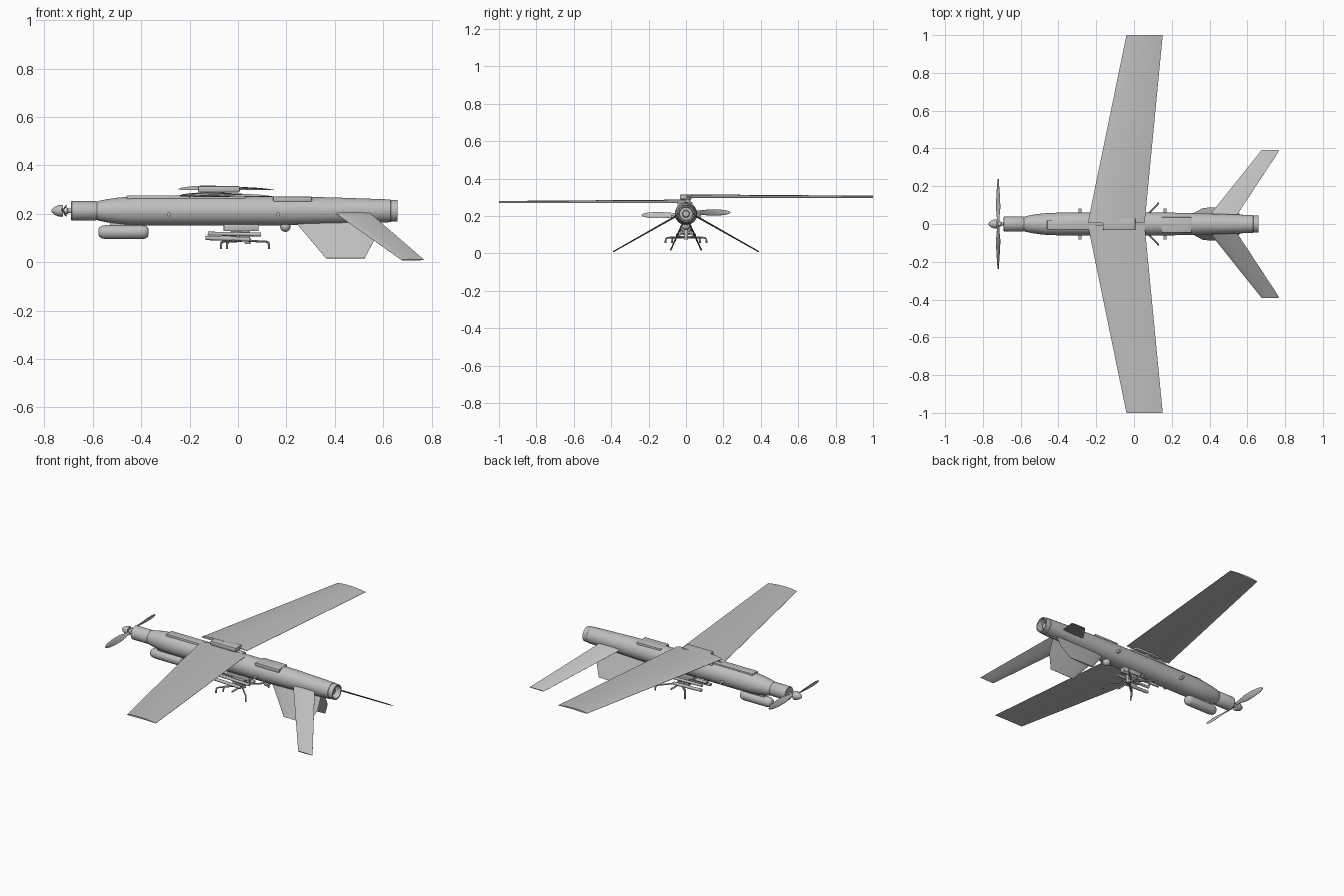
import bpy, bmesh, math
from mathutils import Vector, Matrix

if "Cube" in bpy.data.objects:
    bpy.data.objects.remove(bpy.data.objects["Cube"], do_unlink=True)

grey = bpy.data.materials.new("airframe grey")
grey.use_nodes = True
grey.diffuse_color = (0.52, 0.52, 0.52, 1)
grey.node_tree.nodes["Principled BSDF"].inputs["Base Color"].default_value = (0.52, 0.52, 0.52, 1)
parts = []
AXIS = 0.212  # height of the fuselage centre line


def finish(name, bm):
    bmesh.ops.recalc_face_normals(bm, faces=bm.faces[:])
    mesh = bpy.data.meshes.new(name)
    bm.to_mesh(mesh)
    bm.free()
    mesh.materials.append(grey)
    ob = bpy.data.objects.new(name, mesh)
    bpy.context.collection.objects.link(ob)
    parts.append(ob)
    return ob


def loft(name, rings):
    """Skin closed rings of points and cap both ends."""
    bm = bmesh.new()
    loops = [[bm.verts.new(p) for p in ring] for ring in rings]
    for a, b in zip(loops, loops[1:]):
        for i in range(len(a)):
            j = (i + 1) % len(a)
            bm.faces.new((a[i], a[j], b[j], b[i]))
    bm.faces.new(loops[0])
    bm.faces.new(loops[-1])
    return finish(name, bm)


def lathe(name, profile, z=AXIS, y=0, sides=32):
    """Turn (x, radius) points around a line along x."""
    turn = [2 * math.pi * i / sides for i in range(sides)]
    return loft(name, [[(x, y + r * math.cos(a), z + r * math.sin(a)) for a in turn]
                       for x, r in profile])


def foil(lead, trail, thick, up, camber=0.0, steps=8):
    """Aerofoil section between a leading and a trailing point."""
    lead, trail, up = Vector(lead), Vector(trail), Vector(up).normalized()
    ts = [(1 - math.cos(math.pi * i / steps)) / 2 for i in range(steps + 1)]

    def point(t, side):
        half = thick * (1.3 * math.sqrt(t) * (1 - t) + 0.06)
        bow = camber * 4 * t * (1 - t)
        return lead.lerp(trail, t) + up * (bow + side * half)
    return [point(t, 1) for t in ts] + [point(t, -1) for t in reversed(ts)]


def box(name, lo, hi, bevel=0.004):
    lo, hi = Vector(lo), Vector(hi)
    bm = bmesh.new()
    bmesh.ops.create_cube(bm, size=1, matrix=Matrix.Translation((lo + hi) / 2)
                          @ Matrix.Diagonal((*(hi - lo), 1)))
    bmesh.ops.bevel(bm, geom=bm.edges[:], offset=bevel, segments=2, affect='EDGES', profile=0.5)
    return finish(name, bm)


def rod(name, a, b, r, sides=12):
    a, b = Vector(a), Vector(b)
    bm = bmesh.new()
    d = b - a
    m = Matrix.Translation((a + b) / 2) @ d.to_track_quat('Z', 'Y').to_matrix().to_4x4()
    bmesh.ops.create_cone(bm, cap_ends=True, segments=sides, radius1=r, radius2=r,
                          depth=d.length, matrix=m)
    return finish(name, bm)


def tube(name, points, r):
    """Smooth bent tube through points, turned into a mesh."""
    cu = bpy.data.curves.new(name, 'CURVE')
    cu.dimensions = '3D'
    cu.bevel_depth, cu.bevel_resolution, cu.use_fill_caps = r, 2, True
    cu.resolution_u = 6
    sp = cu.splines.new('NURBS')
    sp.points.add(len(points) - 1)
    for p, co in zip(sp.points, points):
        p.co = (*co, 1)
    sp.use_endpoint_u, sp.order_u = True, 3
    ob = bpy.data.objects.new(name, cu)
    bpy.context.collection.objects.link(ob)
    mesh = bpy.data.meshes.new_from_object(ob.evaluated_get(bpy.context.evaluated_depsgraph_get()))
    bpy.data.objects.remove(ob)
    bm = bmesh.new()
    bm.from_mesh(mesh)
    bpy.data.meshes.remove(mesh)
    return finish(name, bm)


# Fuselage with a hollow tail opening
lathe("fuselage", [(-0.585, 0.036), (-0.575, 0.041), (-0.54, 0.048), (-0.5, 0.054), (-0.46, 0.058),
                   (-0.4, 0.06), (0.2, 0.06), (0.4, 0.055), (0.63, 0.047), (0.632, 0.045),
                   (0.66, 0.044), (0.66, 0.037), (0.62, 0.034)], sides=40)
lathe("tail_plug", [(0.6, 0.02), (0.635, 0.02), (0.64, 0.016)])
lathe("engine_collar", [(-0.69, 0.037), (-0.687, 0.04), (-0.588, 0.04), (-0.58, 0.036)])

# Propeller
lathe("propeller_shaft", [(-0.73, 0.009), (-0.685, 0.009)], sides=16)
lathe("propeller_hub", [(-0.718, 0.014), (-0.705, 0.014), (-0.702, 0.01)], sides=20)
lathe("spinner", [(-0.771, 0.002), (-0.768, 0.008), (-0.757, 0.017), (-0.742, 0.023),
                  (-0.728, 0.025), (-0.724, 0.023)])
for s, side in ((1, "left"), (-1, "right")):
    rings = []
    for y, chord, pitch in ((0.0, 0.012, 50), (0.05, 0.022, 45), (0.09, 0.036, 40), (0.15, 0.037, 28),
                            (0.2, 0.03, 20), (0.228, 0.017, 16), (0.237, 0.005, 15)):
        a = math.radians(pitch)
        c = Vector((-0.719, s * y, AXIS + s * 0.007))
        d = Vector((math.sin(a), 0, s * math.cos(a))) * chord / 2
        rings.append(foil(c - d, c + d, 0.006, (math.cos(a), 0, -s * math.sin(a))))
    loft(side + "_propeller_blade", rings)

# Wings, one folded slightly above the other, on a shared pivot
UP = (0, 0, 1)
for s, z, name in ((1, 0.298, "upper_wing"), (-1, 0.27, "lower_wing")):
    loft(name, [foil((-0.245, s * 0.004, z + 0.004), (0.056, s * 0.004, z), 0.015, UP, 0.008),
                foil((-0.04, s, z + 0.002), (0.152, s, z), 0.009, UP, 0.005)])
box("pivot_block", (-0.165, -0.033, 0.288), (0.008, 0.03, 0.315), 0.007)
box("pivot_base", (-0.2, -0.03, 0.255), (0.03, 0.034, 0.275))
rod("pivot_pin", (-0.08, 0, 0.25), (-0.08, 0, 0.31), 0.025, 24)

# Raised covers on top
box("front_top_cover", (-0.46, -0.03, 0.25), (-0.2, 0.022, 0.276))
box("rear_top_cover", (0.145, -0.046, 0.25), (0.305, 0.036, 0.271))

# Tail surfaces, mirrored left and right
for s, side in ((1, "rear"), (-1, "front")):
    n = (0, s * 0.5, 0.87)
    loft(side + "_tail_fin", [foil((0.395, s * 0.04, 0.207), (0.54, s * 0.04, 0.207), 0.009, n),
                              foil((0.675, s * 0.39, 0.009), (0.77, s * 0.39, 0.009), 0.006, n)])
    n = (0, s * 0.9, 0.43)
    loft(side + "_belly_fin", [foil((0.235, s * 0.015, 0.168), (0.565, s * 0.015, 0.168), 0.008, n),
                               foil((0.297, s * 0.047, 0.095), (0.565, s * 0.047, 0.095), 0.008, n),
                               foil((0.363, s * 0.083, 0.016), (0.524, s * 0.083, 0.016), 0.007, n)])
    # Side studs
    for x in (-0.285, 0.165):
        rod(side + "_side_stud", (x, s * 0.05, 0.197), (x, s * 0.081, 0.197), 0.008, 16)

# Sensor pod under the nose and its mount
lathe("sensor_pod", [(-0.577, 0.012), (-0.573, 0.02), (-0.562, 0.026), (-0.545, 0.029), (-0.4, 0.029),
                     (-0.383, 0.027), (-0.373, 0.02), (-0.37, 0.012)], z=0.124)
box("sensor_pod_mount", (-0.53, -0.012, 0.14), (-0.41, 0.012, 0.17))

# Small ball camera
bm = bmesh.new()
bmesh.ops.create_uvsphere(bm, u_segments=20, v_segments=12, radius=0.022,
                          matrix=Matrix.Translation((0.196, 0, 0.147)))
finish("ball_camera", bm)

# Belly rack: hanger, rods and curved claws
box("rack_hanger", (-0.06, -0.018, 0.128), (0.085, 0.018, 0.158))
box("rack_beam", (-0.03, -0.012, 0.085), (0.05, 0.012, 0.13))
for s, side in ((1, "rear"), (-1, "front")):
    rod(side + "_upper_rod", (-0.125, s * 0.024, 0.118), (0.095, s * 0.024, 0.114), 0.008)
    rod(side + "_lower_rod", (-0.135, s * 0.045, 0.1), (0.05, s * 0.045, 0.094), 0.009)
    rod(side + "_rod_brace", (0.0, 0, 0.12), (0.0, s * 0.045, 0.096), 0.006)
    for x, reach in ((-0.07, 0.11), (-0.045, 0.075), (0.128, 0.11)):
        tube(side + "_claw", [(0.03, s * 0.01, 0.09), (x * 0.6 + 0.01, s * reach * 0.6, 0.085),
                              (x * 0.95, s * reach * 0.9, 0.085), (x, s * reach, 0.078),
                              (x, s * reach, 0.055)], 0.0045)
rod("rack_cross_bar", (0.03, -0.1, 0.084), (0.03, 0.1, 0.084), 0.005)
rod("rack_foot", (0.04, 0, 0.075), (0.04, 0, 0.1), 0.011, 16)

# Smooth shading with crisp edges
bpy.ops.object.select_all(action='DESELECT')
for ob in parts:
    ob.select_set(True)
bpy.context.view_layer.objects.active = parts[0]
bpy.ops.object.shade_smooth_by_angle(angle=math.radians(35))
